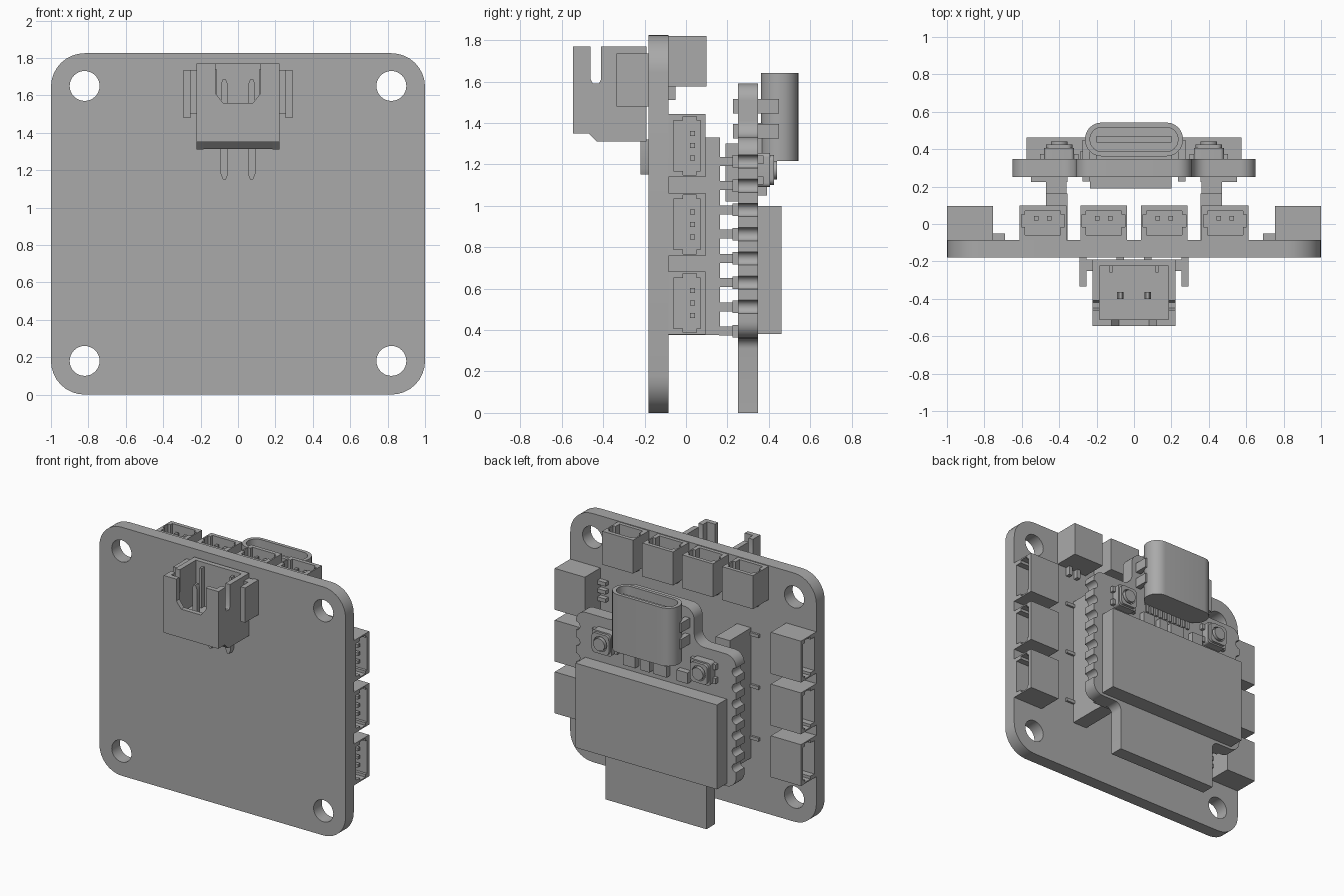
import bpy, bmesh
from math import sin, cos, pi
from mathutils import Matrix, Vector

cube = bpy.data.objects.get("Cube")
if cube:
    bpy.data.objects.remove(cube, do_unlink=True)

grey = bpy.data.materials.new("neutral grey")
grey.use_nodes = True
COLOUR = (0.4, 0.4, 0.4, 1)
grey.diffuse_color = COLOUR
grey.node_tree.nodes["Principled BSDF"].inputs["Base Color"].default_value = COLOUR

# Columns of each frame: the two outline axes, then the extrusion axis
FRAMES = {
    "x": Matrix(((0, 0, 1), (1, 0, 0), (0, 1, 0))),
    "y": Matrix(((1, 0, 0), (0, 0, -1), (0, 1, 0))),
    "z": Matrix.Identity(3),
}


def extrude(name, axis, loops, lo, hi):
    """Extrude closed outlines (inner ones become holes) along an axis."""
    lo, hi = sorted((lo, hi))
    curve = bpy.data.curves.new(name, "CURVE")
    curve.dimensions = "2D"
    curve.fill_mode = "BOTH"
    curve.extrude = (hi - lo) / 2
    for loop in loops:
        spline = curve.splines.new("POLY")
        spline.points.add(len(loop) - 1)
        for point, (a, b) in zip(spline.points, loop):
            point.co = (a, b, 0, 1)
        spline.use_cyclic_u = True
    temp = bpy.data.objects.new(name + "_outline", curve)
    bpy.context.collection.objects.link(temp)
    graph = bpy.context.evaluated_depsgraph_get()
    mesh = bpy.data.meshes.new_from_object(temp.evaluated_get(graph))
    bpy.data.objects.remove(temp, do_unlink=True)
    bpy.data.curves.remove(curve)
    mesh.name = name
    mesh.transform(FRAMES[axis].to_4x4())
    shift = Vector((0, 0, 0))
    shift["xyz".index(axis)] = (lo + hi) / 2
    mesh.transform(Matrix.Translation(shift))
    bm = bmesh.new()
    bm.from_mesh(mesh)
    bmesh.ops.remove_doubles(bm, verts=bm.verts, dist=0.0001)
    bmesh.ops.recalc_face_normals(bm, faces=bm.faces)
    bm.to_mesh(mesh)
    bm.free()
    mesh.materials.clear()
    mesh.materials.append(grey)
    obj = bpy.data.objects.new(name, mesh)
    bpy.context.collection.objects.link(obj)
    return obj


def rect(a0, a1, b0, b1):
    return [(a0, b0), (a1, b0), (a1, b1), (a0, b1)]


def box(name, x0, x1, y0, y1, z0, z1):
    return extrude(name, "z", [rect(x0, x1, y0, y1)], z0, z1)


def circle(a, b, r, n=32):
    return [(a + r * cos(2 * pi * i / n), b + r * sin(2 * pi * i / n)) for i in range(n)]


def rounded(points, steps=8):
    """Round the right-angled corners of (a, b, radius) points."""
    out = []
    for i, (a, b, r) in enumerate(points):
        p = Vector((a, b))
        if not r:
            out.append((a, b))
            continue
        prev = (Vector(points[i - 1][:2]) - p).normalized()
        nxt = (Vector(points[(i + 1) % len(points)][:2]) - p).normalized()
        centre = p + r * (prev + nxt)
        for k in range(steps + 1):
            t = pi / 2 * k / steps
            out.append(tuple(centre - r * (nxt * cos(t) + prev * sin(t))))
    return out


def round_rect(a0, a1, b0, b1, r):
    return rounded([(a, b, r) for a, b in rect(a0, a1, b0, b1)])


# Carrier board with four mounting holes
holes = [circle(x, z, 0.08) for x in (-0.82, 0.82) for z in (0.18, 1.65)]
extrude("carrier_board", "y", [round_rect(-1, 1, 0, 1.825, 0.18)] + holes, -0.18, -0.085)


# Small sockets: a keyed shroud, a floor, contacts and solder leads
def keyed(c, half, lo, hi):
    k = half + 0.02
    return [(c - half, lo), (c + half, lo), (c + half, -0.015), (c + k, -0.015),
            (c + k, 0.05), (c + half, 0.05), (c + half, hi), (c - half, hi),
            (c - half, 0.05), (c - k, 0.05), (c - k, -0.015), (c - half, -0.015)]


for x in (-0.487, -0.162, 0.162, 0.487):
    extrude("top_socket_shroud", "z",
            [rect(x - 0.125, x + 0.125, -0.085, 0.098), keyed(x, 0.095, -0.06, 0.07)], 1.62, 1.82)
    box("top_socket_floor", x - 0.125, x + 0.125, -0.085, 0.098, 1.575, 1.62)
    for d in (-0.035, 0.035):
        box("top_socket_contact", x + d - 0.012, x + d + 0.012, 0.02, 0.044, 1.61, 1.78)
        box("top_socket_lead", x + d - 0.014, x + d + 0.014, -0.086, -0.05, 1.51, 1.58)

for s in (-1, 1):
    for z in (0.53, 0.91, 1.29):
        swap = [(b, a) for a, b in keyed(z, 0.122, -0.06, 0.07)]
        extrude("side_socket_shroud", "x",
                [rect(-0.085, 0.095, z - 0.152, z + 0.152), swap], s * 0.8, s)
        box("side_socket_floor", *sorted((s * 0.755, s * 0.8)), -0.085, 0.095, z - 0.152, z + 0.152)
        for d in (-0.06, 0, 0.06):
            box("side_socket_contact", *sorted((s * 0.79, s * 0.96)),
                0.02, 0.044, z + d - 0.012, z + d + 0.012)
            box("side_socket_lead", *sorted((s * 0.69, s * 0.76)),
                -0.086, -0.05, z + d - 0.014, z + d + 0.014)
        box("carrier_link", *sorted((s * 0.46, s * 0.54)), -0.086, -0.07, z - 0.012, z + 0.012)

# Power connector on the front: slotted side walls, notched front wall, contacts
side = [(-0.545, 1.35), (-0.47, 1.35), (-0.43, 1.31), (-0.19, 1.31), (-0.19, 1.77),
        (-0.41, 1.77), (-0.41, 1.61), (-0.42, 1.59), (-0.45, 1.59), (-0.46, 1.61),
        (-0.46, 1.77), (-0.545, 1.77)]
low = [(-0.54, 1.35), (-0.47, 1.35), (-0.43, 1.312), (-0.19, 1.312), (-0.19, 1.45), (-0.54, 1.45)]
extrude("power_floor", "x", [low], -0.2, 0.2)
front = [(-0.19, 1.35), (0.19, 1.35), (0.19, 1.77), (0.12, 1.77), (0.12, 1.61), (0.08, 1.56),
         (-0.08, 1.56), (-0.12, 1.61), (-0.12, 1.77), (-0.19, 1.77)]
extrude("power_front_wall", "y", [front], -0.545, -0.51)
box("power_back_wall", -0.19, 0.19, -0.225, -0.19, 1.4, 1.77)
for s in (-1, 1):
    extrude("power_side_wall", "x", [side], s * 0.185, s * 0.222)
    box("power_ear", *sorted((s * 0.255, s * 0.292)), -0.335, -0.179, 1.48, 1.735)
    box("power_ear_bridge", *sorted((s * 0.215, s * 0.26)), -0.25, -0.19, 1.5, 1.735)
    x = s * 0.073
    box("power_inner_rib", *sorted((s * 0.115, s * 0.13)), -0.26, -0.22, 1.44, 1.74)
    tip = [(x - 0.018, 1.44), (x + 0.018, 1.44), (x + 0.018, 1.66), (x + 0.008, 1.685),
           (x - 0.008, 1.685), (x - 0.018, 1.66)]
    extrude("power_contact", "y", [tip], -0.4, -0.364)
    tail = [(x - 0.02, 1.32), (x - 0.02, 1.18), (x - 0.008, 1.15),
            (x + 0.008, 1.15), (x + 0.02, 1.18), (x + 0.02, 1.32)]
    extrude("power_solder_lead", "y", [tail], -0.22, -0.179)

# Module board: tail, shoulders with half-round edge contacts, and neck
PINS = [0.395 + 0.117 * i for i in range(8)]
lower = rounded([(0.41, 0, 0), (0.41, 0.36, 0.05), (0.65, 0.36, 0.08), (0.65, 1.33, 0.08),
                 (0.31, 1.33, 0.08), (0.31, 1.59, 0.08), (0, 1.59, 0)])
split = max(i for i, (x, z) in enumerate(lower) if x > 0.6499 and z < 0.6) + 1
bites = [(0.65 - 0.032 * sin(t * pi / 8), z - 0.032 * cos(t * pi / 8))
         for z in PINS[1:] for t in range(9)]
half = lower[1:split] + bites + lower[split:-1]
half = [(0.41, 0)] + half
extrude("module_board", "y", [half + [(-x, z) for x, z in reversed(half)]], 0.25, 0.348)
box("module_shield", -0.575, 0.575, 0.345, 0.462, 0.38, 1.0)

# Headers that hold the module above the carrier
for s in (-1, 1):
    box("header_strip", *sorted((s * 0.355, s * 0.47)), -0.086, 0.163, 0.375, 1.33)
    for z in PINS:
        box("header_pin", *sorted((s * 0.36, s * 0.47)), 0.16, 0.225, z - 0.022, z + 0.022)
        box("header_pad", *sorted((s * 0.355, s * 0.55)), 0.224, 0.251, z - 0.03, z + 0.03)

# Port with a hollow rounded shell, a back, a tongue and mounting tabs
shell = round_rect(-0.262, 0.262, 0.362, 0.542, 0.088)
extrude("port_shell", "z", [shell, round_rect(-0.235, 0.235, 0.387, 0.517, 0.064)], 1.25, 1.64)
extrude("port_back", "z", [shell], 1.215, 1.27)
box("port_tongue", -0.2, 0.2, 0.435, 0.47, 1.26, 1.6)
box("port_foot", -0.2, 0.2, 0.34, 0.38, 1.22, 1.4)
box("underside_part", -0.235, 0.2, 0.19, 0.251, 1.02, 1.3)
for s in (-1, 1):
    for z in (1.36, 1.48):
        box("port_tab", *sorted((s * 0.235, s * 0.275)), 0.226, 0.45, z - 0.035, z + 0.035)

    # Push button: base, rim, round cap and feet
    x = s * 0.4
    extrude("button_base", "y", [round_rect(x - 0.08, x + 0.08, 1.09, 1.255, 0.02)], 0.345, 0.405)
    extrude("button_rim", "y", [round_rect(x - 0.07, x + 0.07, 1.1, 1.245, 0.03),
                                circle(x, 1.172, 0.054)], 0.4, 0.425)
    extrude("button_cap", "y", [circle(x, 1.172, 0.045)], 0.4, 0.44)
    for d in (-0.085, 0.085):
        for e in (-0.05, 0.05):
            box("button_foot", x + d - 0.018, x + d + 0.018, 0.345, 0.375,
                1.172 + e - 0.02, 1.172 + e + 0.02)

# Small parts between the port and the shield
for x, w in ((-0.24, 0.045), (-0.06, 0.055), (0.06, 0.035), (0.19, 0.05)):
    box("small_chip", x - w, x + w, 0.345, 0.39, 1.05, 1.13)
for i in range(10):
    x = -0.18 + 0.04 * i
    box("port_lead", x - 0.011, x + 0.011, 0.345, 0.362, 1.16, 1.225)

# Smooth the rounded walls and keep the edges sharp
for obj in bpy.context.scene.objects:
    obj.select_set(obj.type == "MESH" and obj.name in bpy.context.view_layer.objects
                   and grey.name in obj.data.materials)
bpy.context.view_layer.objects.active = bpy.context.selected_objects[0]
bpy.ops.object.shade_smooth_by_angle(angle=pi / 6)
